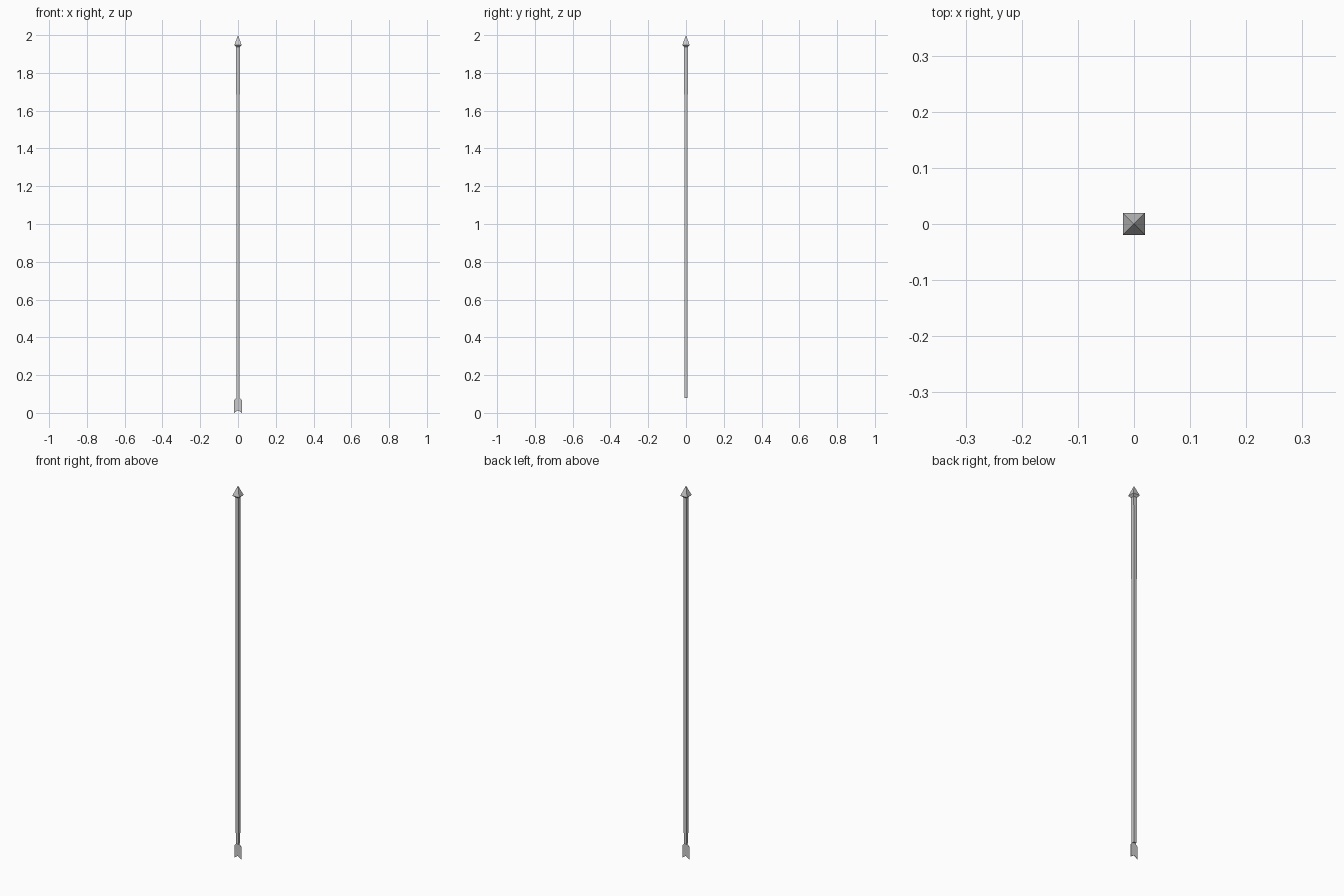
import bpy, bmesh

if "Cube" in bpy.data.objects:
    bpy.data.objects.remove(bpy.data.objects["Cube"])


def square_loft(name, sections):
    """Stack square sections (z, half width) into one closed solid."""
    bm = bmesh.new()
    rings = []
    for z, h in sections:
        if h == 0:
            rings.append([bm.verts.new((0, 0, z))])
        else:
            rings.append([bm.verts.new((x * h, y * h, z))
                          for x, y in ((-1, -1), (1, -1), (1, 1), (-1, 1))])
    for a, b in zip(rings, rings[1:]):
        for i in range(4):
            j = (i + 1) % 4
            if len(b) == 1:
                bm.faces.new((a[i], a[j], b[0]))
            else:
                bm.faces.new((a[i], a[j], b[j], b[i]))
    for ring in (rings[0], rings[-1]):
        if len(ring) == 4:
            bm.faces.new(ring)
    finish(name, bm)


def finish(name, bm):
    bmesh.ops.recalc_face_normals(bm, faces=bm.faces)
    mesh = bpy.data.meshes.new(name)
    bm.to_mesh(mesh)
    bm.free()
    obj = bpy.data.objects.new(name, mesh)
    bpy.context.collection.objects.link(obj)
    return obj


# Slightly tapered square shaft
square_loft("shaft", [(0.08, 0.0078), (1.945, 0.0095)])

# Pyramid head with a shallow sloped underside
square_loft("arrow_head", [(1.938, 0.0095), (1.948, 0.0195), (2.0, 0)])

# Thin flat tail vane with a notched end, one half mirrored across the shaft
bm = bmesh.new()
outline = [(0, 0.014), (0.020, 0.0), (0.020, 0.067), (0.0078, 0.08), (0, 0.08)]
bm.faces.new([bm.verts.new((x, 0, z)) for x, z in outline])
vane = finish("tail_vane", bm)
mirror = vane.modifiers.new("Mirror", 'MIRROR')
mirror.use_clip = True
solid = vane.modifiers.new("Thickness", 'SOLIDIFY')
solid.thickness = 0.002
solid.offset = 0
